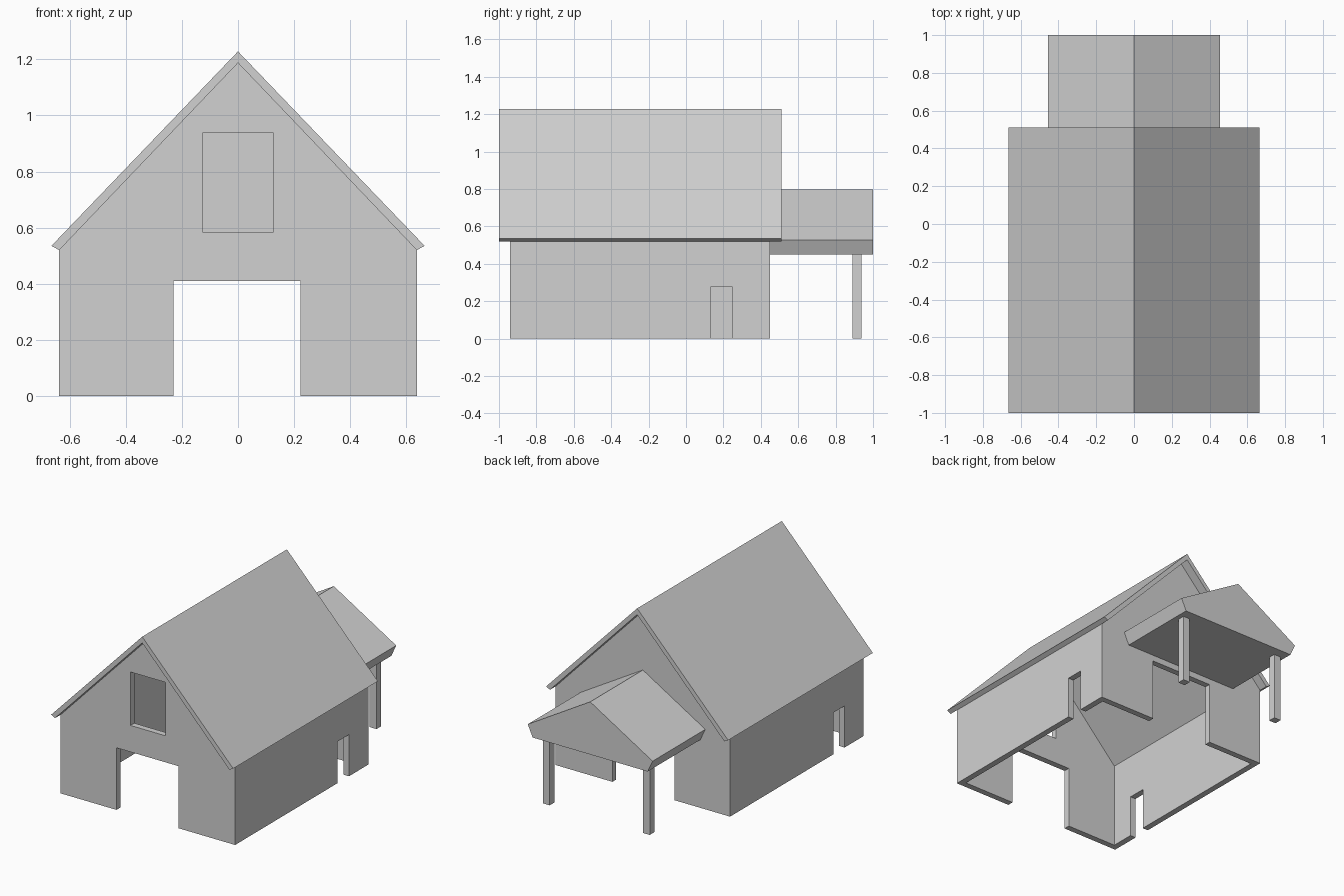
import bpy
import bmesh

cube = bpy.data.objects.get("Cube")
if cube:
    bpy.data.objects.remove(cube, do_unlink=True)

# Single plain colour
GREY = (0.64, 0.64, 0.64, 1.0)
grey = bpy.data.materials.new("light grey")
grey.use_nodes = True
grey.diffuse_color = GREY
for node in grey.node_tree.nodes:
    if node.type == "BSDF_PRINCIPLED":
        node.inputs["Base Color"].default_value = GREY


def prism(name, profile, y0, y1):
    """Extrude an x-z profile along y."""
    bm = bmesh.new()
    face = bm.faces.new([bm.verts.new((x, y0, z)) for x, z in profile])
    side = bmesh.ops.extrude_face_region(bm, geom=[face])["geom"]
    verts = [v for v in side if isinstance(v, bmesh.types.BMVert)]
    bmesh.ops.translate(bm, verts=verts, vec=(0, y1 - y0, 0))
    bmesh.ops.recalc_face_normals(bm, faces=bm.faces)
    mesh = bpy.data.meshes.new(name)
    bm.to_mesh(mesh)
    bm.free()
    mesh.materials.append(grey)
    obj = bpy.data.objects.new(name, mesh)
    bpy.context.scene.collection.objects.link(obj)
    return obj


def box(name, x0, x1, y0, y1, z0, z1):
    return prism(name, [(x0, z0), (x1, z0), (x1, z1), (x0, z1)], y0, y1)


def cut(target, cutter):
    """Subtract the cutter from the target, then discard it."""
    cutter.hide_render = True
    mod = target.modifiers.new("cut", "BOOLEAN")
    mod.operation = "DIFFERENCE"
    mod.solver = "EXACT"
    mod.object = cutter
    bpy.context.view_layer.objects.active = target
    bpy.ops.object.modifier_apply(modifier=mod.name)
    bpy.data.objects.remove(cutter, do_unlink=True)


# Main dimensions
W, EAVE, PEAK = 0.637, 0.52, 1.187
FRONT, BACK, T = -0.94, 0.45, 0.04

# Walls: gabled block, hollowed out and open at floor and roof
walls = prism("barn_walls", [(-W, 0), (W, 0), (W, EAVE), (0, PEAK), (-W, EAVE)],
              FRONT, BACK)
cut(walls, box("hollow", T - W, W - T, FRONT + T, BACK - T, -1, 2))

# Large doorways at front and back
for y in (FRONT, BACK):
    cut(walls, box("doorway", -0.23, 0.223, y - 0.1, y + 0.1, -0.1, 0.41))

# Loft window in the front gable
cut(walls, box("loft_window", -0.127, 0.127, FRONT - 0.1, FRONT + 0.1, 0.585, 0.938))

# Small side doors, one on each side
for x, y in ((W, 0.13), (-W, -0.745)):
    cut(walls, box("side_door", x - 0.1, x + 0.1, y, y + 0.118, -0.1, 0.275))

# Main roof: chevron slab with overhanging gable ends
prism("main_roof", [(-0.665, 0.535), (-W, EAVE), (0, PEAK), (W, EAVE),
                    (0.665, 0.535), (0, 1.228)], -1.0, 0.51)

# Back porch roof: solid, flat underneath, with angled eaves
prism("porch_roof", [(-0.42, 0.45), (0.42, 0.45), (0.456, 0.528),
                     (0, 0.798), (-0.456, 0.528)], BACK, 1.0)

# Porch posts
for side, x in (("left", 0.364), ("right", -0.367)):
    box("porch_post_" + side, x - 0.025, x + 0.025, 0.89, 0.938, 0, 0.45)
